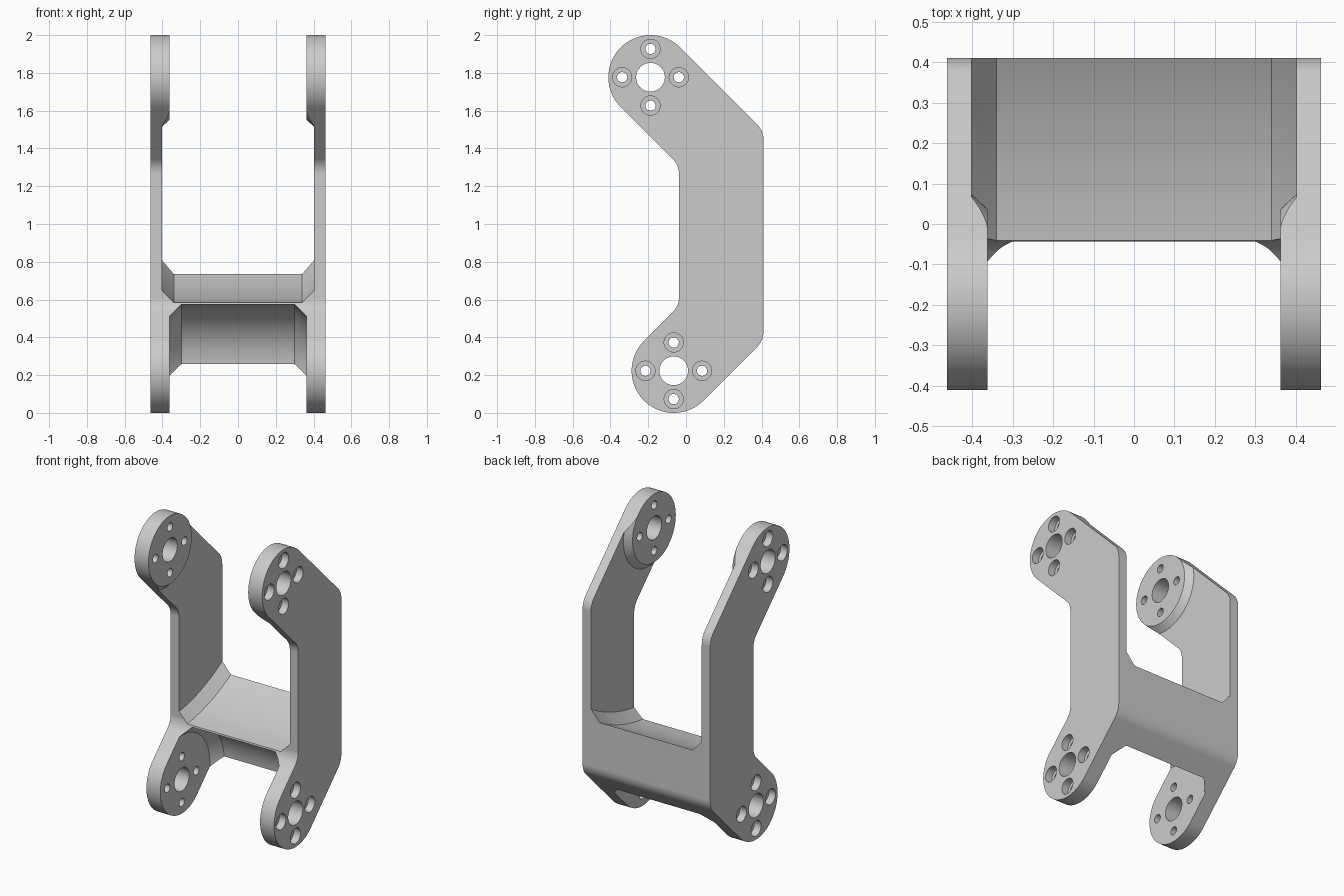
import bpy, bmesh
from math import sin, cos, tan, pi, sqrt
from mathutils import Vector

cube = bpy.data.objects.get("Cube")
if cube:
    bpy.data.objects.remove(cube, do_unlink=True)

HALF = 0.463            # half of the overall width
HUB = 0.223             # hub radius
LOW = Vector((-0.065, HUB))
TOP = Vector((-0.188, 2 - HUB))
BACK, FRONT = 0.411, -0.037

metal = bpy.data.materials.new("light grey metal")
metal.use_nodes = True
metal.diffuse_color = (0.6, 0.6, 0.6, 1)
metal.node_tree.nodes["Principled BSDF"].inputs["Base Color"].default_value = (0.6, 0.6, 0.6, 1)


def make_object(name, bm):
    bmesh.ops.remove_doubles(bm, verts=bm.verts, dist=1e-5)
    bmesh.ops.recalc_face_normals(bm, faces=bm.faces)
    mesh = bpy.data.meshes.new(name)
    bm.to_mesh(mesh)
    bm.free()
    mesh.materials.append(metal)
    obj = bpy.data.objects.new(name, mesh)
    bpy.context.collection.objects.link(obj)
    return obj


def fillet(a, p, b, r, steps):
    """Points of the arc that rounds corner p between a and b."""
    u, v = (a - p).normalized(), (b - p).normalized()
    half = u.angle(v) / 2
    c = p + (u + v).normalized() * r / sin(half)
    s, e = p + u * r / tan(half) - c, p + v * r / tan(half) - c
    th = s.angle(e)
    return [c + (s * sin((1 - i / steps) * th) + e * sin(i / steps * th)) / sin(th)
            for i in range(steps + 1)]


def lathe(name, centre, profile, segs):
    """Closed solid turned about an x axis through centre; profile is (x, radius)."""
    bm = bmesh.new()
    rings = [[bm.verts.new((x, centre.x + r * cos(2 * pi * i / segs),
                            centre.y + r * sin(2 * pi * i / segs)))
              for i in range(segs)] for x, r in profile]
    for a, b in zip(rings, rings[1:]):
        for i in range(segs):
            j = (i + 1) % segs
            bm.faces.new((a[i], a[j], b[j], b[i]))
    bm.faces.new(rings[0])
    bm.faces.new(rings[-1])
    obj = make_object(name, bm)
    obj.hide_render = True
    return obj


def mirrored(half):
    """Profile for +x, continued to -x."""
    return [(-x, r) for x, r in reversed(half)] + half


# Side outline: bent arm with a half-round hub at each end
d = HUB * sqrt(2)
corners = [
    (Vector((TOP.x, TOP.y + d)), HUB, 24),
    (Vector((BACK, TOP.x + TOP.y + d - BACK)), 0.12, 8),
    (Vector((BACK, BACK + LOW.y - LOW.x - d)), 0.12, 8),
    (Vector((LOW.x, LOW.y - d)), HUB, 24),
    (Vector((LOW.x - d, LOW.y)), HUB, 24),
    (Vector((FRONT, FRONT + LOW.y - LOW.x + d)), 0.11, 8),
    (Vector((FRONT, TOP.x + TOP.y - d - FRONT)), 0.11, 8),
    (Vector((TOP.x - d, TOP.y)), HUB, 24),
]
outline = []
for i, (p, r, steps) in enumerate(corners):
    for q in fillet(corners[i - 1][0], p, corners[(i + 1) % len(corners)][0], r, steps):
        if not outline or (q - outline[-1]).length > 1e-4:
            outline.append(q)
if (outline[0] - outline[-1]).length < 1e-4:
    outline.pop()

bm = bmesh.new()
face = bm.faces.new([bm.verts.new((-HALF, q.x, q.y)) for q in outline])
ext = bmesh.ops.extrude_face_region(bm, geom=[face])
bmesh.ops.translate(bm, vec=(2 * HALF, 0, 0),
                    verts=[g for g in ext["geom"] if isinstance(g, bmesh.types.BMVert)])
bracket = make_object("bracket", bm)

# Clearances between the arms leave the curved crossbar and raised bosses
cutters = [
    lathe("lower_clearance", LOW, mirrored([(0.30, 0.352), (0.362, 0.29)]), 96),
    lathe("upper_clearance", TOP,
          mirrored([(0.34, 1.202), (0.402, 1.14), (0.402, 0.262), (0.362, HUB + 0.0015)]), 160),
]

# Centre bore and four counterbored screw holes through each pair of hubs
for name, hub in (("lower", LOW), ("upper", TOP)):
    cutters.append(lathe(name + "_bore", hub, mirrored([(0.6, 0.076)]), 48))
    for k in range(4):
        at = hub + Vector((cos(k * pi / 2), sin(k * pi / 2))) * 0.15
        cutters.append(lathe(name + "_screw_hole", at,
                             mirrored([(0.415, 0.027), (0.415, 0.051), (0.6, 0.051)]), 32))

for c in cutters:
    mod = bracket.modifiers.new(c.name, "BOOLEAN")
    mod.operation = "DIFFERENCE"
    mod.solver = "EXACT"
    mod.object = c

# Bake the cuts and remove the cutters
deps = bpy.context.evaluated_depsgraph_get()
baked = bpy.data.meshes.new_from_object(bracket.evaluated_get(deps))
bracket.modifiers.clear()
bracket.data = baked
for c in cutters:
    bpy.data.objects.remove(c, do_unlink=True)

bpy.ops.object.select_all(action="DESELECT")
bracket.select_set(True)
bpy.context.view_layer.objects.active = bracket
bpy.ops.object.shade_smooth_by_angle(angle=pi / 7)
normals = bracket.modifiers.new("even_shading", "WEIGHTED_NORMAL")
normals.keep_sharp = True
